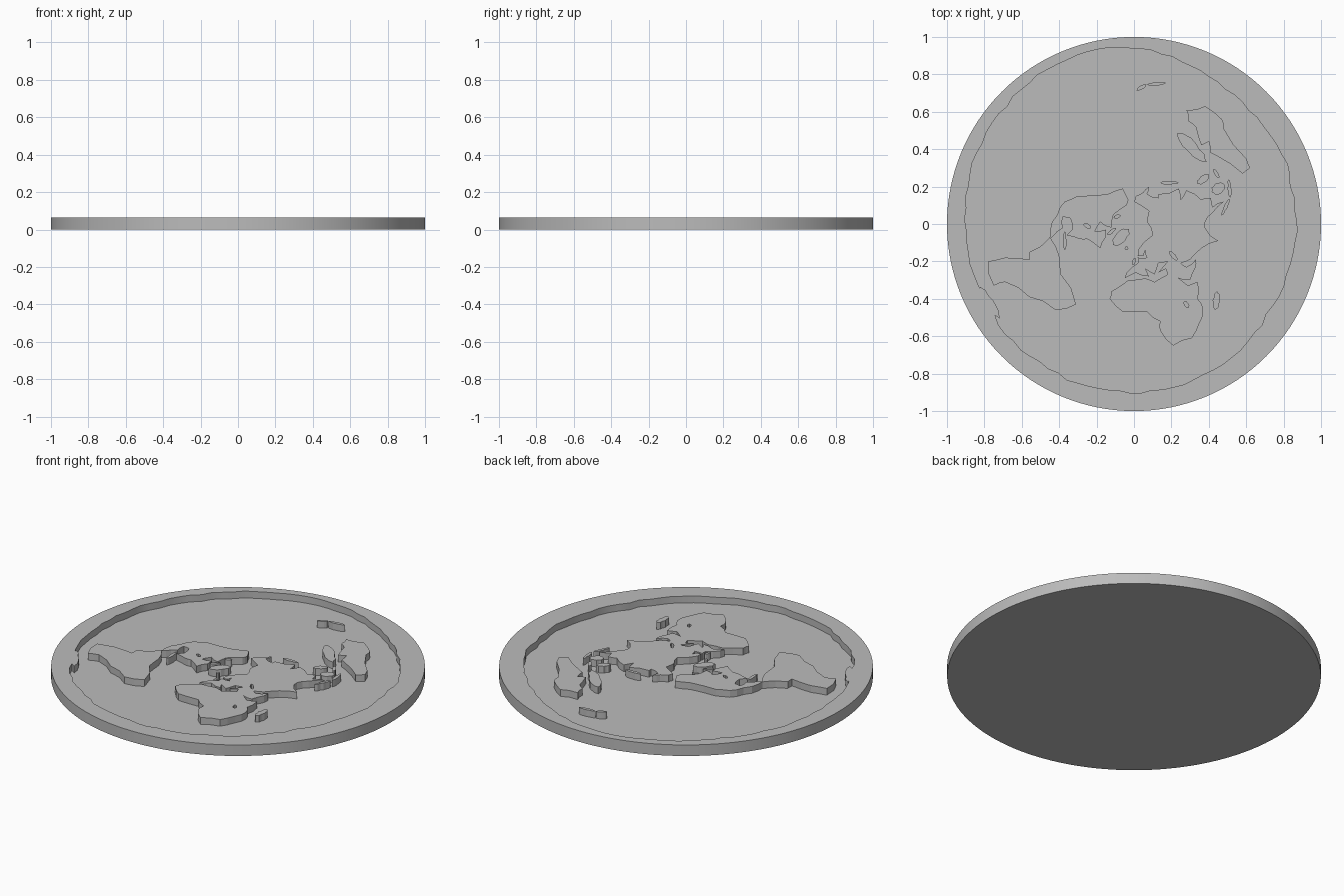
import bpy
import bmesh
import math
import random
from mathutils import Vector

FLOOR_HEIGHT = 0.025
TOP_HEIGHT = 0.065
GRID = 0.01  # outlines are drawn in hundredths of a unit
ROUGHNESS = 0.1

random.seed(3)

default_cube = bpy.data.objects.get("Cube")
if default_cube:
    bpy.data.objects.remove(default_cube, do_unlink=True)

stone_grey = bpy.data.materials.new("stone_grey")
stone_grey.use_nodes = True
stone_grey.diffuse_color = (0.5, 0.5, 0.5, 1)
shader = stone_grey.node_tree.nodes["Principled BSDF"]
shader.inputs["Base Color"].default_value = stone_grey.diffuse_color


def add_object(name, builder):
    """Turn a finished bmesh into a grey object in the scene."""
    bmesh.ops.recalc_face_normals(builder, faces=builder.faces)
    mesh = bpy.data.meshes.new(name)
    builder.to_mesh(mesh)
    builder.free()
    mesh.materials.append(stone_grey)
    part = bpy.data.objects.new(name, mesh)
    bpy.context.collection.objects.link(part)
    return part


def oval(x, y, length, width, turn, corners=8):
    """Outline of a turned oval, given by its centre and half sizes."""
    direction = Vector((math.cos(math.radians(turn)), math.sin(math.radians(turn))))
    across = direction.orthogonal()
    outline = []
    for step in range(corners):
        angle = math.tau * step / corners
        along_part = direction * length * math.cos(angle)
        across_part = across * width * math.sin(angle)
        outline.append(Vector((x, y)) + along_part + across_part)
    return outline


def roughen(outline):
    """Break each straight stretch of coast with a small random bend."""
    coast = []
    points = [Vector(point) for point in outline]
    for index, point in enumerate(points):
        previous = points[index - 1]
        bend = (point - previous).orthogonal() * random.uniform(-ROUGHNESS, ROUGHNESS)
        coast += [(previous + point) / 2 + bend, point]
    return coast


def add_plateau(name, outline, lakes=(), top=TOP_HEIGHT):
    """Fill a coast outline, leaving holes for lakes, and raise it from the floor."""
    builder = bmesh.new()
    for loop in (outline, *lakes):
        corners = [
            builder.verts.new((point.x * GRID, point.y * GRID, FLOOR_HEIGHT))
            for point in roughen(loop)
        ]
        for index, corner in enumerate(corners):
            builder.edges.new((corners[index - 1], corner))
    bmesh.ops.triangle_fill(builder, edges=builder.edges[:], use_beauty=True)
    raised = bmesh.ops.extrude_face_region(builder, geom=builder.faces[:])
    moved = [item for item in raised["geom"] if isinstance(item, bmesh.types.BMVert)]
    bmesh.ops.translate(builder, verts=moved, vec=(0, 0, top - FLOOR_HEIGHT))
    return add_object(name, builder)


def ring_shore(corners=48):
    """Inner shore of the ice ring: an off-centre oval, flattened at the back left."""
    shore = []
    for step in range(corners):
        angle = math.tau * step / corners
        flattening = max(0, math.cos(angle - math.radians(55))) ** 8
        reach = 1 - 0.05 * flattening + random.uniform(-0.006, 0.006)
        shore.append((-2 + 88.5 * reach * math.cos(angle), 2.5 + 92.5 * reach * math.sin(angle)))
    return shore


# Large land masses
add_plateau("north_america", [
    (-3, 13), (-6, 19), (-14, 16), (-30, 15), (-37, 12), (-41, 5), (-45, -4), (-45, -8),
    (-41, -4), (-38, -2), (-38, 4), (-34, 3), (-33, -3), (-36, -6), (-29, -8), (-25, -8),
    (-18, -13), (-15, -7), (-15, -3), (-21, -4), (-18, 1), (-12, -2), (-11, 5), (-4, 10),
], lakes=[oval(-25, -1, 2, 1, 150)])

add_plateau("south_america", [
    (-45, -7), (-40, -17), (-39, -27), (-31, -43), (-42, -46), (-56, -39), (-69, -31),
    (-75, -33), (-78, -20), (-69, -18), (-56, -19), (-56, -15), (-50, -12),
])

add_plateau("africa", [
    (-3, -30), (6, -29), (11, -31), (18, -27), (29, -33), (34, -31), (34, -40), (37, -45),
    (35, -53), (31, -61), (21, -65), (14, -57), (14, -52), (7, -47), (-6, -47), (-13, -40),
    (-12, -36),
], lakes=[oval(28, -43, 2, 1, 120)])

add_plateau("eurasia", [
    (0, 12), (1, 15), (5, 17), (8, 20), (7, 16), (13, 14), (13, 16), (24, 19), (25, 13),
    (28, 18), (36, 13), (41, 14), (42, 9), (48, 12), (42, 6), (38, 1), (38, -2), (45, -9),
    (36, -13), (30, -19), (25, -21), (28, -23), (33, -19), (33, -23), (30, -30), (24, -29),
    (18, -27), (17, -24), (13, -26), (18, -20), (13, -21), (11, -27), (6, -24), (8, -28),
    (1, -26), (-5, -29), (-4, -26), (2, -21), (2, -18), (7, -18), (6, -14), (5, -17),
    (2, -17), (2, -14), (5, -10), (10, -6), (7, 1), (8, 7),
], lakes=[oval(21, -17, 3, 1, 130)])

add_plateau("australia", [
    (28, 61), (38, 63), (47, 56), (48, 51), (60, 35), (62, 30), (58, 27), (45, 36),
    (41, 38), (40, 44), (36, 42), (33, 52), (29, 55),
])

# Smaller islands and the hooked peninsula of the ice ring
islands = {
    "greenland": (-7, -7, 6, 3, 45),
    "baffin_island": (-12, -4, 3, 1, 40),
    "victoria_island": (-9, 4, 2, 1, 20),
    "caribbean_islands": (-37, -9, 5, 1, 90),
    "iceland": (-4, -13, 1, 1, 0),
    "britain": (0, -20, 2, 1, 70),
    "madagascar": (44, -41, 5, 2, 85),
    "japan": (19, 22, 5, 1, 0),
    "philippines": (37, 24, 4, 2, 40),
    "sumatra": (49, 9, 5, 1, 65),
    "java": (51, 19, 5, 1, 95),
    "borneo": (45, 19, 4, 3, 30),
    "sulawesi": (44, 27, 3, 1, 120),
    "new_guinea": (31, 41, 11, 3, 135),
    "new_zealand_south": (4, 73, 3, 1, 30),
    "new_zealand_north": (12, 75, 5, 1, 5),
    "ice_peninsula": (-77, -42, 10, 2, -58),
}
for island_name, shape in islands.items():
    add_plateau(island_name, oval(*shape))

# Round disc with the ocean basin cut out, which leaves the ice ring standing
builder = bmesh.new()
bmesh.ops.create_cone(builder, cap_ends=True, segments=128, radius1=1, radius2=1, depth=TOP_HEIGHT)
bmesh.ops.translate(builder, verts=builder.verts, vec=(0, 0, TOP_HEIGHT / 2))
disc = add_object("disc_with_ice_ring", builder)
basin_cutter = add_plateau("basin_cutter", ring_shore(), top=TOP_HEIGHT * 2)

cut = disc.modifiers.new("ocean_basin", "BOOLEAN")
cut.operation = "DIFFERENCE"
cut.solver = "EXACT"
cut.object = basin_cutter
bpy.ops.object.select_all(action="DESELECT")
disc.select_set(True)
bpy.context.view_layer.objects.active = disc
bpy.ops.object.modifier_apply(modifier=cut.name)
bpy.data.objects.remove(basin_cutter, do_unlink=True)

# Rounded outer wall, crisp edges
bpy.ops.object.shade_smooth_by_angle(angle=math.radians(30))
